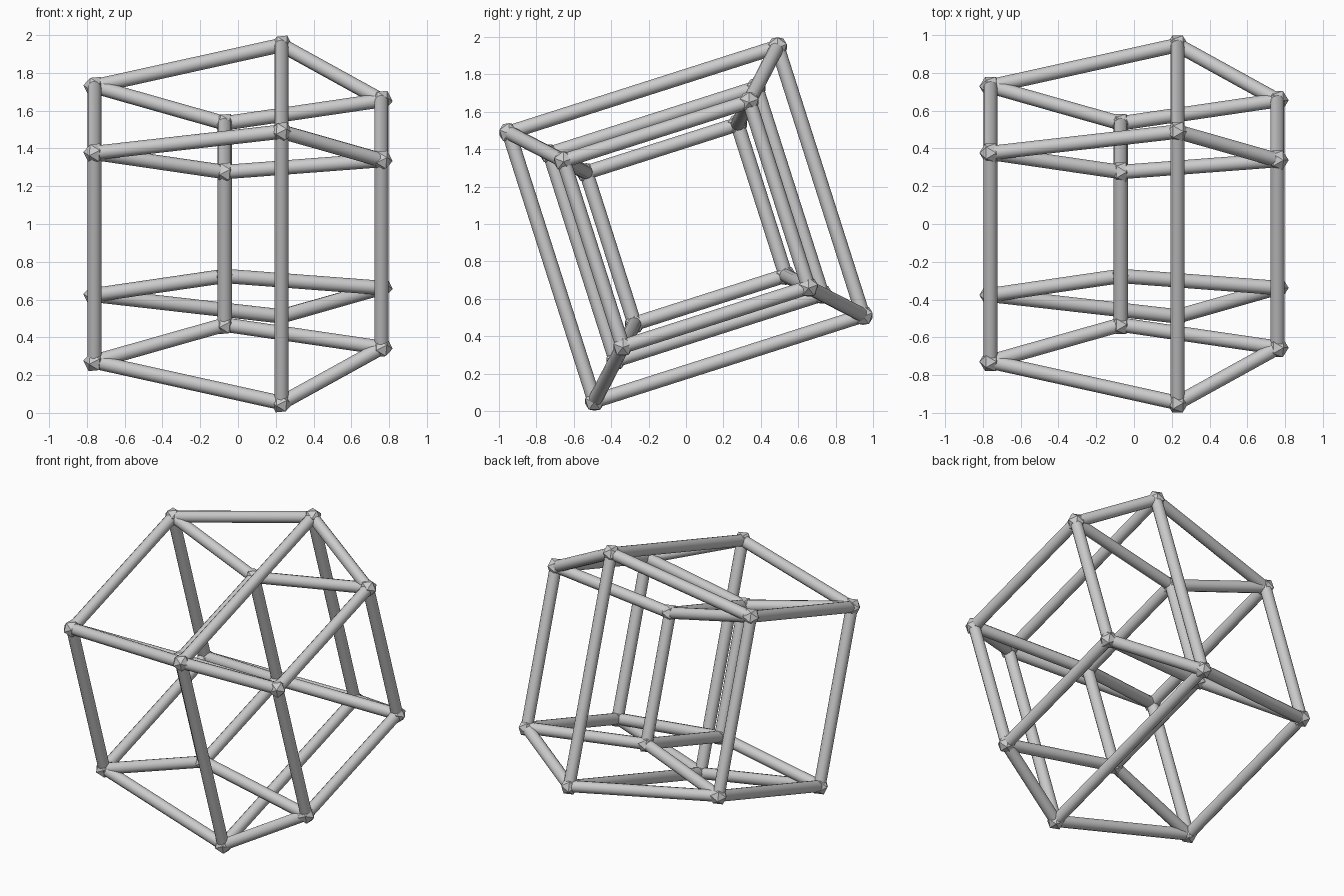
import bpy
import math
from mathutils import Vector, Matrix

if "Cube" in bpy.data.objects:
    bpy.data.objects.remove(bpy.data.objects["Cube"])

STRUT_R = 0.038
NODE_R = 0.059
TILT = math.radians(62.7)

# Each ring is a square around the x axis: (x position, corner radius)
PROFILE = [(-0.76, 0.82), (0.23, 1.066), (0.76, 0.737), (-0.07, 0.60)]


def corner(i, k):
    x, r = PROFILE[i % 4]
    a = TILT + k * math.pi / 2
    return Vector((x, r * math.cos(a), 1 + r * math.sin(a)))


def strut(name, a, b):
    d = b - a
    bpy.ops.mesh.primitive_cylinder_add(vertices=12, radius=STRUT_R, depth=d.length)
    ob = bpy.context.object
    ob.name = name
    ob.matrix_world = Matrix.Translation((a + b) / 2) @ d.to_track_quat('Z', 'Y').to_matrix().to_4x4()
    bpy.ops.object.shade_smooth_by_angle(angle=math.radians(40))


def node(name, p):
    bpy.ops.mesh.primitive_ico_sphere_add(subdivisions=1, radius=NODE_R, location=p,
                                          rotation=(0, math.radians(31.72), 0))
    bpy.context.object.name = name


for i in range(4):
    for k in range(4):
        # Joint at every corner
        node(f"joint_{i}_{k}", corner(i, k))
        # Side of the square ring
        strut(f"square_strut_{i}_{k}", corner(i, k), corner(i, k + 1))
        # Link to the matching corner of the next ring
        strut(f"link_strut_{i}_{k}", corner(i, k), corner(i + 1, k))
